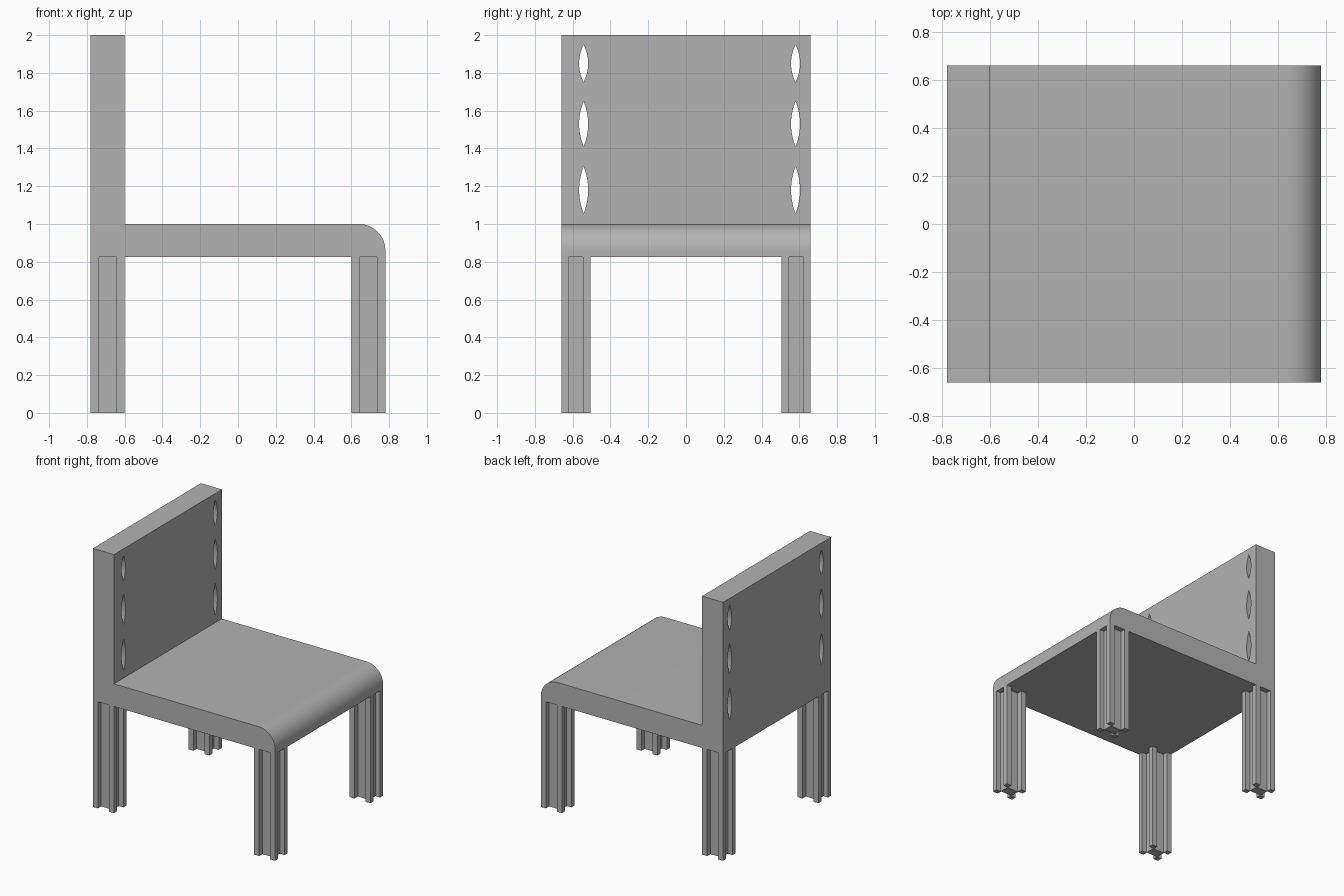
import bpy, bmesh, math

default = bpy.data.objects.get("Cube")
if default:
    bpy.data.objects.remove(default, do_unlink=True)

grey = bpy.data.materials.new("plain_grey")
grey.use_nodes = True
COLOR = (0.45, 0.45, 0.45, 1)
grey.diffuse_color = COLOR
grey.node_tree.nodes["Principled BSDF"].inputs["Base Color"].default_value = COLOR


def prism(name, outline, offset):
    """Extrude a closed outline of 3D points along offset."""
    bm = bmesh.new()
    face = bm.faces.new([bm.verts.new(p) for p in outline])
    ext = bmesh.ops.extrude_face_region(bm, geom=[face])
    moved = [v for v in ext["geom"] if isinstance(v, bmesh.types.BMVert)]
    bmesh.ops.translate(bm, verts=moved, vec=offset)
    bmesh.ops.recalc_face_normals(bm, faces=bm.faces)
    mesh = bpy.data.meshes.new(name)
    bm.to_mesh(mesh)
    bm.free()
    mesh.materials.append(grey)
    obj = bpy.data.objects.new(name, mesh)
    bpy.context.collection.objects.link(obj)
    return obj


def activate(obj):
    bpy.ops.object.select_all(action="DESELECT")
    obj.select_set(True)
    bpy.context.view_layer.objects.active = obj


HALF_X, HALF_Y, SEAT_LOW, SEAT_TOP = 0.78, 0.66, 0.825, 1.0
BACK_X, ROUND = -0.6, 0.14

# Seat and backrest: one L-shaped side profile with a rounded seat edge
steps = 16
arc = [math.pi / 2 * i / steps for i in range(steps + 1)]
profile = [(-HALF_X, SEAT_LOW), (HALF_X, SEAT_LOW)]
profile += [(HALF_X - ROUND + ROUND * math.cos(a),
             SEAT_TOP - ROUND + ROUND * math.sin(a)) for a in arc]
profile += [(BACK_X, SEAT_TOP), (BACK_X, 2), (-HALF_X, 2)]
body = prism("seat_and_backrest", [(x, -HALF_Y, z) for x, z in profile],
             (0, 2 * HALF_Y, 0))


# Pointed oval slots cut through both edges of the backrest
def slot_outline(y, low, high, half_width=0.024, n=10):
    mid, half = (low + high) / 2, (high - low) / 2
    ts = [-1 + 2 * i / n for i in range(n + 1)]
    right = [(y + half_width * (1 - t * t), mid + half * t) for t in ts]
    left = [(2 * y - py, pz) for py, pz in reversed(right[1:-1])]
    return [(-0.9, py, pz) for py, pz in right + left]


for y in (-0.542, 0.58):
    for low, high in ((1.055, 1.305), (1.41, 1.65), (1.75, 1.95)):
        cutter = prism("slot_cutter", slot_outline(y, low, high), (0.4, 0, 0))
        cutter.hide_render = True
        cut = body.modifiers.new("slot", "BOOLEAN")
        cut.operation, cut.solver, cut.object = "DIFFERENCE", "EXACT", cutter
        activate(body)
        bpy.ops.object.modifier_apply(modifier=cut.name)
        bpy.data.objects.remove(cutter, do_unlink=True)

activate(body)
bpy.ops.object.shade_smooth_by_angle(angle=math.radians(25))


# Legs: square posts with a groove down the middle of each side
def leg_outline(cx, cy, hx=0.09, hy=0.077, gx=0.047, gy=0.039, depth=0.04):
    quarter = [(hx - depth, gy), (hx, gy), (hx, hy), (gx, hy), (gx, hy - depth)]
    # groove floor corner sits between the two side walls
    quarter = [(hx - depth, gy)] + quarter[1:] if hx - depth > 0 else quarter
    flip = quarter[::-1]
    points = quarter + [(-x, y) for x, y in flip]
    points += [(-x, -y) for x, y in quarter] + [(x, -y) for x, y in flip]
    return [(cx + x, cy + y, 0) for x, y in points]


for depth_name, sx in (("front", 1), ("back", -1)):
    for side_name, sy in (("right", -1), ("left", 1)):
        prism(f"{depth_name}_{side_name}_leg",
              leg_outline(sx * (HALF_X - 0.09), sy * (HALF_Y - 0.077)),
              (0, 0, SEAT_LOW))
